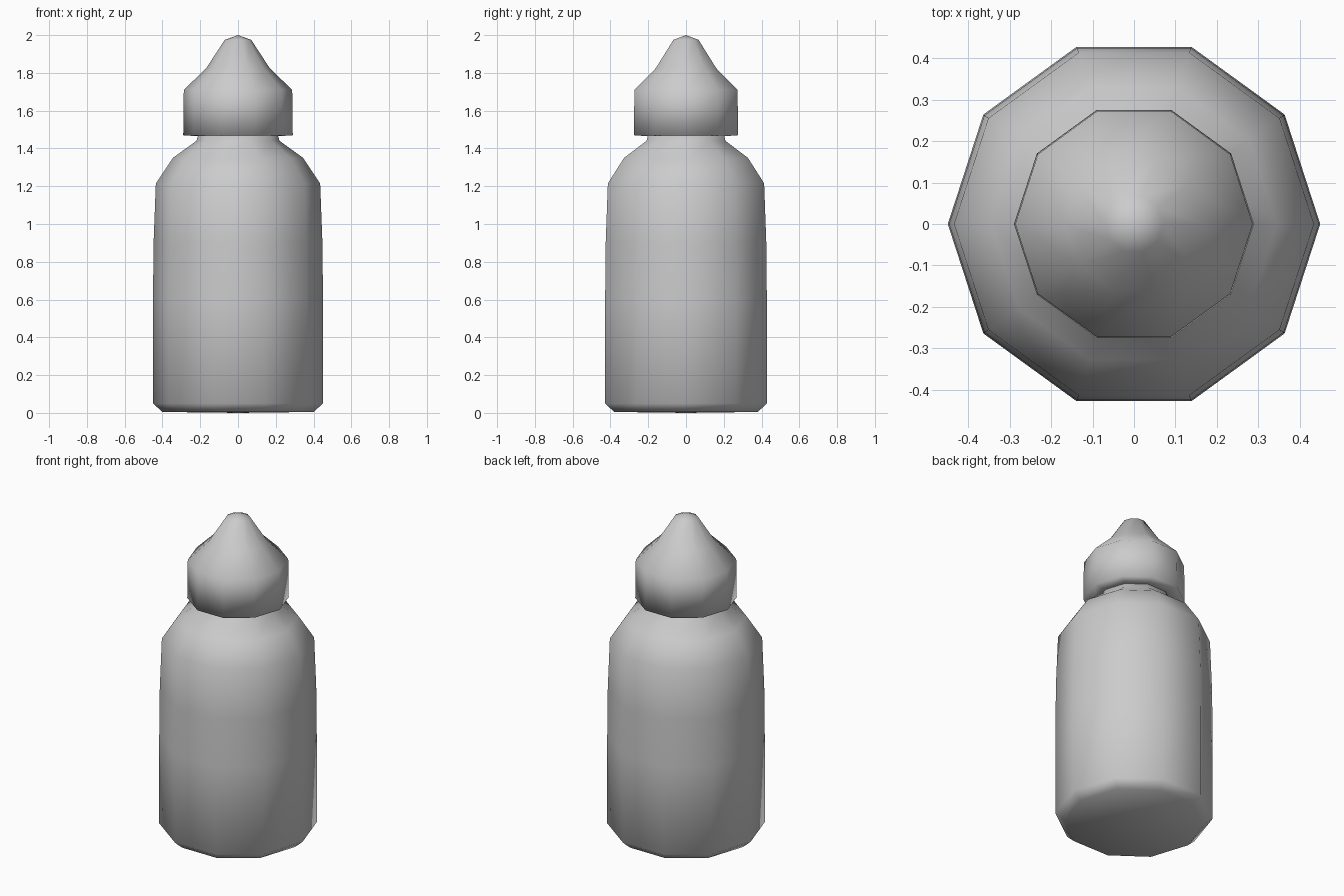
import bpy, bmesh
from math import cos, sin, tau

if "Cube" in bpy.data.objects:
    bpy.data.objects.remove(bpy.data.objects["Cube"])

SIDES = 10


def lathe(name, profile):
    """Revolve (radius, z) points; radius 0 becomes a pole."""
    bm = bmesh.new()
    rings = []
    for r, z in profile:
        if r == 0:
            rings.append([bm.verts.new((0, 0, z))] * SIDES)
        else:
            rings.append([bm.verts.new((r * cos(tau * i / SIDES), r * sin(tau * i / SIDES), z))
                          for i in range(SIDES)])
    for low, high in zip(rings, rings[1:]):
        for i in range(SIDES):
            j = (i + 1) % SIDES
            corners = list(dict.fromkeys((low[i], low[j], high[j], high[i])))
            bm.faces.new(corners).smooth = True
    bmesh.ops.recalc_face_normals(bm, faces=bm.faces)
    mesh = bpy.data.meshes.new(name)
    bm.to_mesh(mesh)
    bm.free()
    obj = bpy.data.objects.new(name, mesh)
    bpy.context.collection.objects.link(obj)
    return obj


# Bottle: chamfered base, tapering wall, rounded shoulder and short neck
lathe("bottle_body", [(0, 0), (0.40, 0.005), (0.45, 0.05), (0.45, 0.60), (0.447, 0.90),
                      (0.435, 1.215), (0.345, 1.35), (0.22, 1.44), (0.21, 1.475), (0, 1.475)])

# Cap: flat underside, collar and pointed tip
lathe("cap", [(0, 1.465), (0.22, 1.465), (0.29, 1.47), (0.287, 1.71), (0.168, 1.825),
              (0.07, 1.975), (0, 2.0)])
